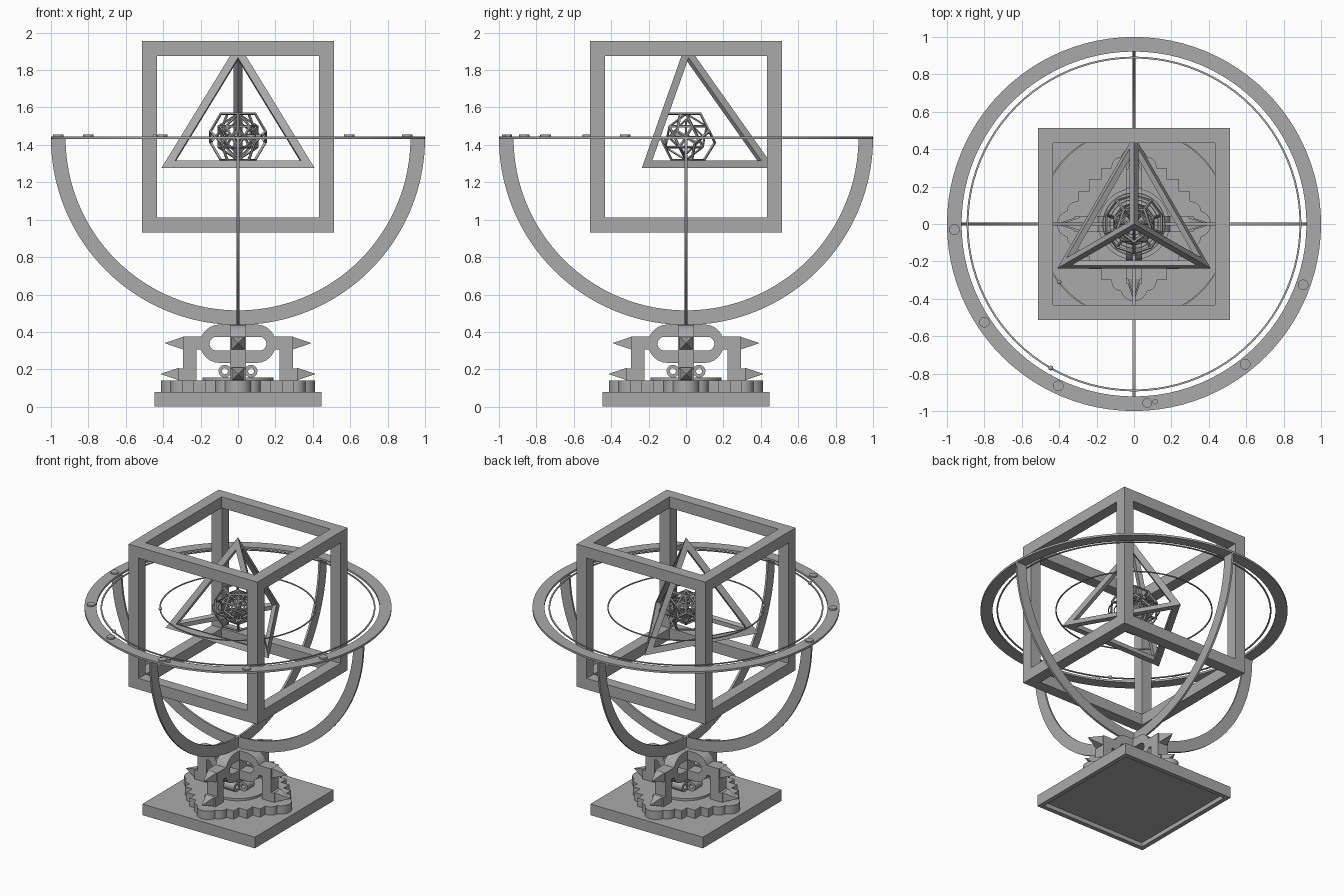
import bpy, bmesh
from math import sin, cos, pi, sqrt, radians
from mathutils import Matrix, Vector

if "Cube" in bpy.data.objects:
    bpy.data.objects.remove(bpy.data.objects["Cube"])

grey = bpy.data.materials.new("plain_grey")
grey.use_nodes = True
COLOUR = (0.4, 0.4, 0.4, 1)
grey.diffuse_color = COLOUR
grey.node_tree.nodes["Principled BSDF"].inputs["Base Color"].default_value = COLOUR

MID = 1.443          # height of the common centre
parts = []


def finish(name, bm, matrix=Matrix(), thickness=0, offset=0):
    bmesh.ops.recalc_face_normals(bm, faces=bm.faces)
    mesh = bpy.data.meshes.new(name)
    bm.to_mesh(mesh)
    bm.free()
    mesh.materials.append(grey)
    ob = bpy.data.objects.new(name, mesh)
    ob.matrix_world = matrix
    bpy.context.collection.objects.link(ob)
    if thickness:
        mod = ob.modifiers.new("thickness", "SOLIDIFY")
        mod.thickness, mod.offset = thickness, offset
        mod.use_even_offset = mod.use_quality_normals = True
    parts.append(ob)
    return ob


def box(name, x, y, z, turn=0):
    """Box between the (low, high) pairs, turned about the z axis."""
    bm = bmesh.new()
    bmesh.ops.create_cube(bm, size=1)
    for v in bm.verts:
        v.co = [(a + b) / 2 + c * (b - a) for (a, b), c in zip((x, y, z), v.co)]
    return finish(name, bm, Matrix.Rotation(turn, 4, "Z"))


def cone(name, r1, r2, depth, matrix, sides=32):
    bm = bmesh.new()
    bmesh.ops.create_cone(bm, cap_ends=True, segments=sides, radius1=r1, radius2=r2, depth=depth)
    return finish(name, bm, matrix)


def ball(name, r, place):
    bm = bmesh.new()
    bmesh.ops.create_uvsphere(bm, u_segments=16, v_segments=8, radius=r)
    return finish(name, bm, Matrix.Translation(place))


def band(name, outer, inner, thickness, matrix, closed=True):
    """Flat strip between two outlines, given thickness on both sides."""
    bm = bmesh.new()
    a = [bm.verts.new((x, y, 0)) for x, y in outer]
    b = [bm.verts.new((x, y, 0)) for x, y in inner]
    n = len(a)
    for i in range(n if closed else n - 1):
        j = (i + 1) % n
        bm.faces.new((a[i], a[j], b[j], b[i]))
    return finish(name, bm, matrix, thickness)


def arc(r, start=0, end=2 * pi, steps=96, closed=True):
    count = steps if closed else steps + 1
    return [(r * cos(start + (end - start) * i / steps),
             r * sin(start + (end - start) * i / steps)) for i in range(count)]


def stadium(half, r, steps=12):
    pts = []
    for side, start in ((1, -pi / 2), (-1, pi / 2)):
        pts += [(side * (half - r) + x, y) for x, y in arc(r, start, start + pi, steps, False)]
    return pts


def hull(points):
    bm = bmesh.new()
    for p in points:
        bm.verts.new(p)
    bmesh.ops.convex_hull(bm, input=bm.verts)
    bmesh.ops.dissolve_limit(bm, angle_limit=0.01, verts=bm.verts, edges=bm.edges)
    return bm


def solid_frame(name, bm, width, depth, turn=0):
    """Open frame of a solid: every face inset, opened and thickened inwards."""
    bmesh.ops.recalc_face_normals(bm, faces=bm.faces)
    faces = bm.faces[:]
    bmesh.ops.inset_individual(bm, faces=faces, thickness=width, use_even_offset=True)
    bmesh.ops.delete(bm, geom=faces, context="FACES")
    place = Matrix.Translation((0, 0, MID)) @ Matrix.Rotation(turn, 4, "Z")
    return finish(name, bm, place, depth, -1)


# nested solids, from the outside in
cube = bmesh.new()
bmesh.ops.create_cube(cube, size=1.024)
solid_frame("cube_frame", cube, 0.08, 0.0795)

R = 0.502
low = [(R * sqrt(8) / 3 * cos(a), R * sqrt(8) / 3 * sin(a), -R / 3)
       for a in (radians(90), radians(210), radians(330))]
solid_frame("tetrahedron_frame", hull(low + [(0, 0, R)]), 0.042, 0.03)

ico = bmesh.new()
bmesh.ops.create_icosphere(ico, subdivisions=1, radius=0.13)
centres = [f.calc_center_median().normalized() * 0.165 for f in ico.faces]
solid_frame("dodecahedron_frame", hull(centres), 0.01, 0.01, pi / 2)
solid_frame("icosahedron_frame", ico, 0.008, 0.008, pi / 2)
axes = [Vector(s * 0.1 * (k == i) for k in range(3)) for i in range(3) for s in (1, -1)]
solid_frame("octahedron_frame", hull(axes), 0.007, 0.007)

# thin orbit rings and their small planets
level = Matrix.Translation((0, 0, MID - 0.003))
for i, (r, w) in enumerate(((0.895, 0.01), (0.512, 0.008), (0.169, 0.006),
                            (0.132, 0.005), (0.104, 0.005), (0.06, 0.005))):
    band(f"orbit_ring_{i + 1}", arc(r), arc(r - w), 0.006, level)
ball("outer_planet", 0.013, (-0.445, -0.77, MID))
ball("inner_planet", 0.012, (-0.4, -0.31, MID))
ball("centre_ball", 0.02, (0, 0, MID))

# broad horizon ring with raised discs
band("horizon_ring", arc(1), arc(0.922), 0.014, Matrix.Translation((0, 0, 1.438)))
for i, (x, y, r) in enumerate(((-0.96, -0.03, 0.028), (-0.8, -0.525, 0.028),
                               (-0.405, -0.865, 0.028), (0.07, -0.957, 0.026),
                               (0.113, -0.95, 0.014), (0.595, -0.75, 0.028),
                               (0.905, -0.325, 0.028))):
    cone(f"ring_disc_{i + 1}", r, r, 0.012, Matrix.Translation((x, y, 1.449)))

# two crossed half hoops carrying the ring
upright = Matrix.Rotation(pi / 2, 4, "X")
for i in range(2):
    place = Matrix.Translation((0, 0, 1.437)) @ Matrix.Rotation(i * pi / 2, 4, "Z") @ upright
    band(f"half_hoop_{i + 1}", arc(1, pi, 2 * pi, 64, False),
         arc(0.922, pi, 2 * pi, 64, False), 0.014, place, False)

# square plinth, hollow underneath
S = 0.447
plinth = bmesh.new()
bmesh.ops.create_cube(plinth, size=1)
for v in plinth.verts:
    v.co = (v.co.x * 2 * S, v.co.y * 2 * S, (v.co.z + 0.5) * 0.08)
bottom = min(plinth.faces, key=lambda f: f.calc_center_median().z)
bmesh.ops.inset_region(plinth, faces=[bottom], thickness=0.045)
ring = bmesh.ops.extrude_discrete_faces(plinth, faces=[bottom])["faces"]
bmesh.ops.translate(plinth, verts=ring[0].verts, vec=(0, 0, 0.03))
finish("plinth", plinth)

# stepped and lobed tier
tier = (0.08, 0.14)
box("tier_core", (-0.24, 0.24), (-0.24, 0.24), tier)
for i in range(4):
    turn = i * pi / 2
    spin = Matrix.Rotation(turn, 4, "Z")
    box(f"tier_step_{i + 1}", (0.2, 0.3), (-0.175, 0.175), tier, turn)
    for j, (x, y, r) in enumerate(((0.34, 0, 0.072), (0.305, 0.065, 0.055), (0.305, -0.065, 0.055))):
        cone(f"tier_lobe_{i + 1}_{j + 1}", r, r, 0.06, spin @ Matrix.Translation((x, y, 0.11)))
cone("tier_disc", 0.19, 0.19, 0.016, Matrix.Translation((0, 0, 0.148)), 48)

# crossed brackets: a looped head, four stepped legs, spikes and scrolls
T = 0.042
for i in range(2):
    place = Matrix.Translation((0, 0, 0.337)) @ Matrix.Rotation(i * pi / 2, 4, "Z") @ upright
    band(f"bracket_loop_{i + 1}", stadium(0.202, 0.1025), stadium(0.152, 0.037), 2 * T, place)
box("bracket_post", (-T, T), (-T, T), (0.14, 0.44))
for i in range(4):
    turn = i * pi / 2
    spin = Matrix.Rotation(turn, 4, "Z")
    box(f"bracket_arm_{i + 1}", (0.18, 0.293), (-T, T), (0.305, 0.375), turn)
    box(f"bracket_leg_{i + 1}", (0.222, 0.293), (-T, T), (0.14, 0.31), turn)
    box(f"bracket_foot_{i + 1}", (0.245, 0.318), (-T, T), (0.14, 0.205), turn)
    for label, x, z in (("upper", 0.293, 0.34), ("lower", 0.315, 0.175)):
        place = (spin @ Matrix.Translation((x + 0.05, 0, z)) @ Matrix.Rotation(pi / 2, 4, "Y")
                 @ Matrix.Rotation(pi / 4, 4, "Z"))
        cone(f"{label}_spike_{i + 1}", 0.048, 0, 0.1, place, 4)
    scroll = spin @ Matrix.Translation((0.07, 0, 0.19)) @ upright
    band(f"scroll_{i + 1}", arc(0.034, steps=24), arc(0.016, steps=24), 2 * T, scroll)

# make the thicknesses real and smooth only the curved surfaces
bpy.ops.object.select_all(action="DESELECT")
for ob in parts:
    ob.select_set(True)
bpy.context.view_layer.objects.active = parts[0]
bpy.ops.object.convert(target="MESH")
bpy.ops.object.shade_smooth_by_angle(angle=radians(30))
